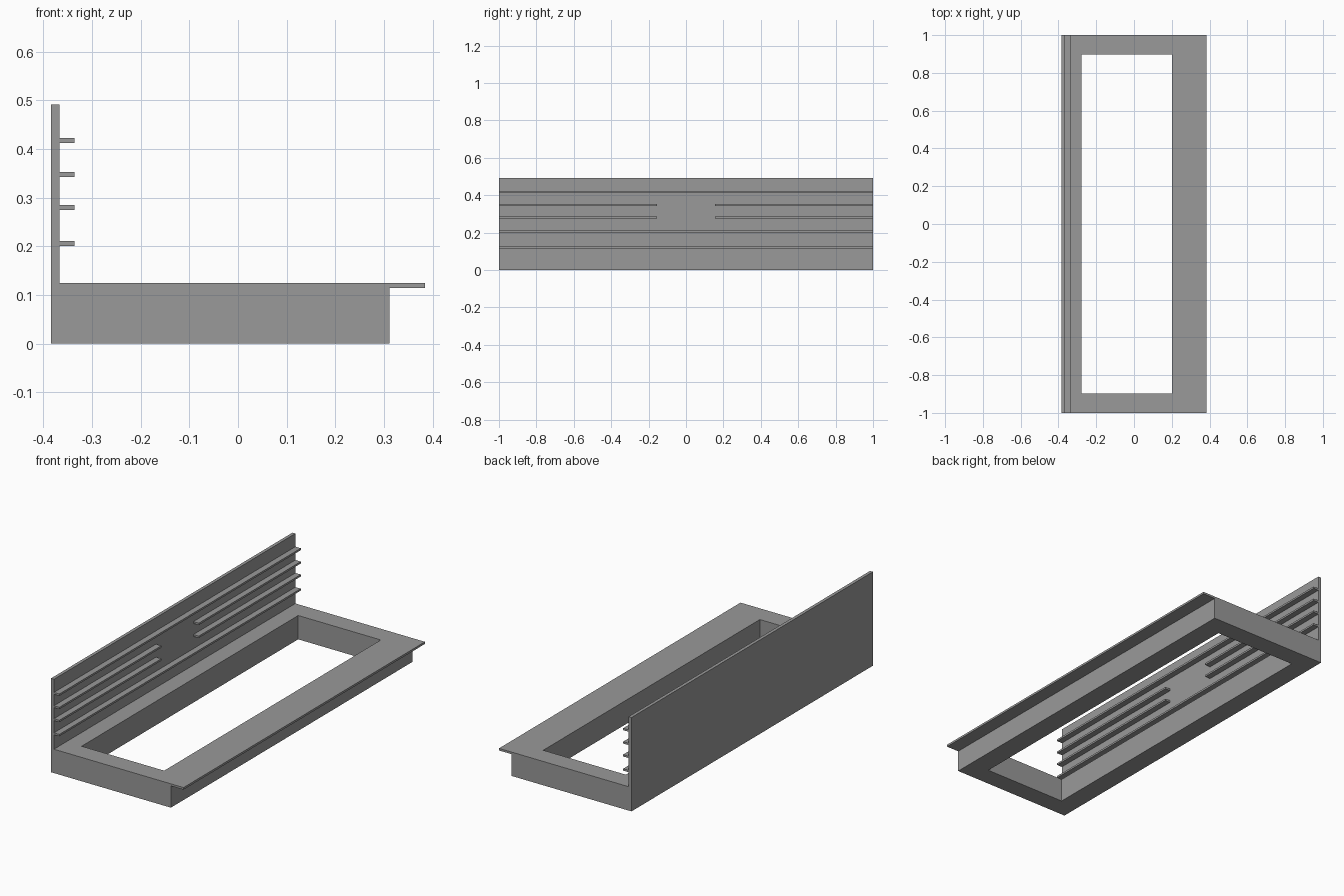
import bpy
import bmesh

if "Cube" in bpy.data.objects:
    bpy.data.objects.remove(bpy.data.objects["Cube"])

# Dark grey finish shared by every part
dark_grey = bpy.data.materials.new("dark_grey")
dark_grey.diffuse_color = (0.32, 0.32, 0.32, 1)
dark_grey.use_nodes = True
dark_grey.node_tree.nodes["Principled BSDF"].inputs["Base Color"].default_value = dark_grey.diffuse_color


def extrude_profile(name, points, y0, y1):
    """Extrude a closed XZ outline along y."""
    bm = bmesh.new()
    face = bm.faces.new([bm.verts.new((x, y0, z)) for x, z in points])
    ext = bmesh.ops.extrude_face_region(bm, geom=[face])
    verts = [v for v in ext["geom"] if isinstance(v, bmesh.types.BMVert)]
    bmesh.ops.translate(bm, verts=verts, vec=(0, y1 - y0, 0))
    bmesh.ops.recalc_face_normals(bm, faces=bm.faces)
    mesh = bpy.data.meshes.new(name)
    bm.to_mesh(mesh)
    bm.free()
    mesh.materials.append(dark_grey)
    obj = bpy.data.objects.new(name, mesh)
    bpy.context.collection.objects.link(obj)
    return obj


def box(name, x0, x1, y0, y1, z0, z1):
    return extrude_profile(name, [(x0, z0), (x1, z0), (x1, z1), (x0, z1)], y0, y1)


BACK, PANEL_FRONT, FIN_TIP = -0.384, -0.367, -0.336
BASE_TOP, FIN_THICK = 0.125, 0.010

# Base frame with front lip and upright back panel, one continuous section
frame = extrude_profile("frame_and_back_panel", [
    (BACK, 0), (0.311, 0), (0.311, 0.114), (0.384, 0.114),
    (0.384, BASE_TOP), (PANEL_FRONT, BASE_TOP),
    (PANEL_FRONT, 0.492), (BACK, 0.492)], -1, 1)

# Rectangular opening through the base
cutter = box("opening_cutter", -0.279, 0.2, -0.897, 0.897, -0.1, 0.3)
cutter.hide_render = True
mod = frame.modifiers.new("opening", 'BOOLEAN')
mod.operation = 'DIFFERENCE'
mod.solver = 'EXACT'
mod.object = cutter
bpy.context.view_layer.objects.active = frame
bpy.ops.object.modifier_apply(modifier=mod.name)
bpy.data.objects.remove(cutter)

# Full-length ribs at top and bottom of the panel
for name, z in (("lower_rib", 0.201), ("upper_rib", 0.413)):
    box(name, PANEL_FRONT, FIN_TIP, -1, 1, z, z + FIN_THICK)

# Middle ribs, split by a gap in the centre
for i, z in enumerate((0.275, 0.343)):
    for side, (y0, y1) in (("left", (-1, -0.155)), ("right", (0.155, 1))):
        box(f"middle_rib_{i + 1}_{side}", PANEL_FRONT, FIN_TIP, y0, y1, z, z + FIN_THICK)
